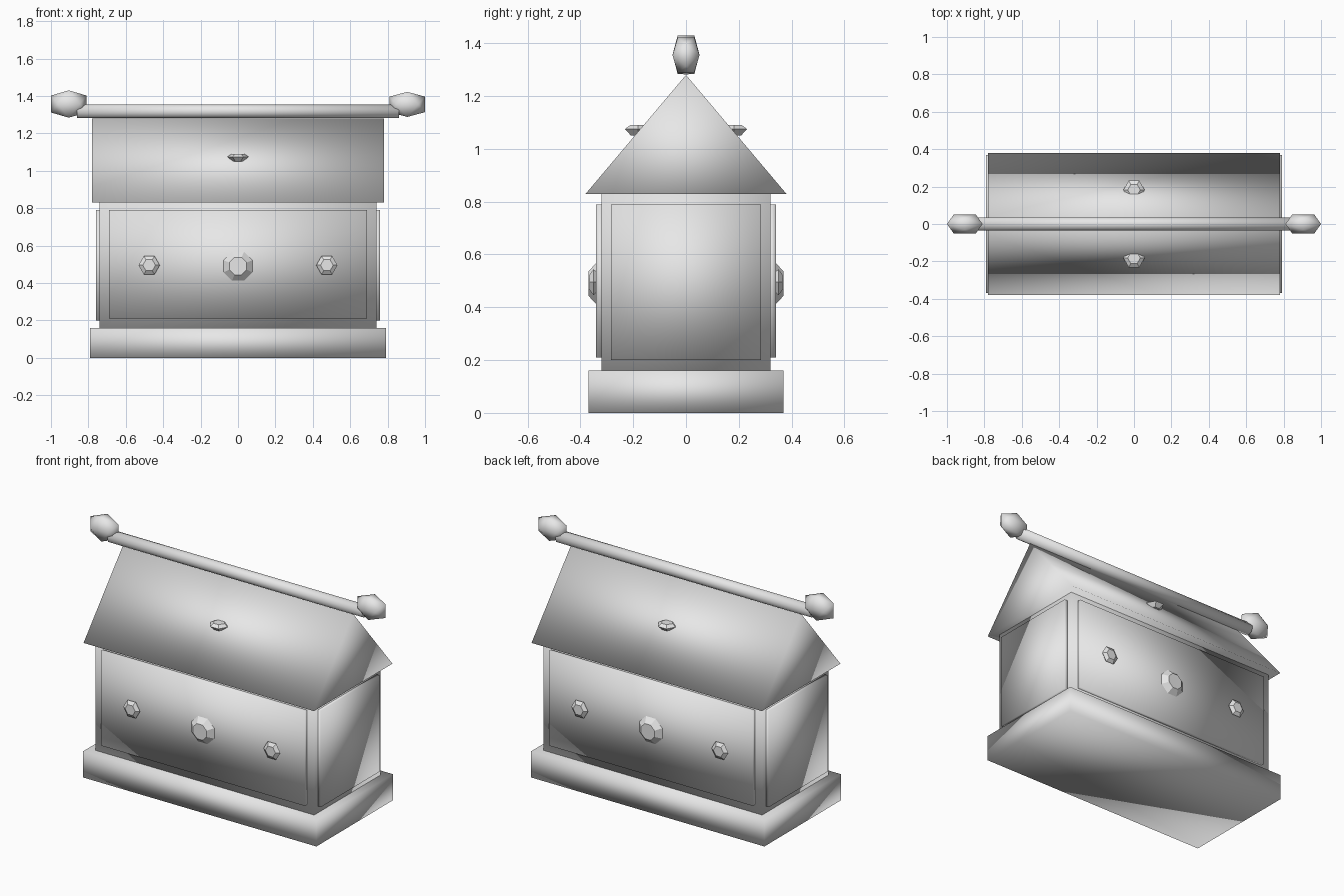
import bpy, bmesh, math
from mathutils import Matrix, Vector

if "Cube" in bpy.data.objects:
    bpy.data.objects.remove(bpy.data.objects["Cube"])

grey = bpy.data.materials.new("plain grey")
grey.diffuse_color = (0.8, 0.8, 0.8, 1)
grey.use_nodes = True
grey.node_tree.nodes["Principled BSDF"].inputs["Base Color"].default_value = grey.diffuse_color


def add_mesh(name, verts, faces, smooth=True):
    me = bpy.data.meshes.new(name)
    me.from_pydata([tuple(v) for v in verts], [], faces)
    me.materials.append(grey)
    for p in me.polygons:
        p.use_smooth = smooth
    ob = bpy.data.objects.new(name, me)
    bpy.context.collection.objects.link(ob)
    return ob


def box(name, x0, x1, y0, y1, z0, z1):
    v = [(x, y, z) for x in (x0, x1) for y in (y0, y1) for z in (z0, z1)]
    f = [(0, 1, 3, 2), (4, 6, 7, 5), (0, 4, 5, 1), (2, 3, 7, 6), (0, 2, 6, 4), (1, 5, 7, 3)]
    return add_mesh(name, v, f)


def lathe(name, rings, n, matrix, phase=0.0, smooth=False):
    """Stack of n-sided rings (height, radius) along local z, capped at both ends."""
    v = [matrix @ Vector((r * math.cos(phase + i * math.tau / n),
                          r * math.sin(phase + i * math.tau / n), h))
         for h, r in rings for i in range(n)]
    f = [(k * n + i, k * n + (i + 1) % n, (k + 1) * n + (i + 1) % n, (k + 1) * n + i)
         for k in range(len(rings) - 1) for i in range(n)]
    last = (len(rings) - 1) * n
    f += [tuple(reversed(range(n))), tuple(range(last, last + n))]
    return add_mesh(name, v, f, smooth)


def icosahedron(name, centre, half):
    """Twenty-sided knob filling the given half sizes, smooth shaded."""
    g = 2 / (1 + math.sqrt(5))
    bm = bmesh.new()
    for a in (-1, 1):
        for b in (-g, g):
            for p in ((a, 0, b), (0, b, a), (b, a, 0)):
                bm.verts.new([c + h * q for c, h, q in zip(centre, half, p)])
    bmesh.ops.convex_hull(bm, input=bm.verts[:])
    bmesh.ops.recalc_face_normals(bm, faces=bm.faces[:])
    ob = add_mesh(name, [], [])
    bm.to_mesh(ob.data)
    bm.free()
    for p in ob.data.polygons:
        p.use_smooth = True
    return ob


# chest: plinth and body
box("plinth", -0.79, 0.79, -0.37, 0.37, 0, 0.16)
box("body", -0.74, 0.74, -0.32, 0.32, 0.16, 0.84)

# gabled lid
gable = [(-0.38, 0.83), (0.38, 0.83), (0, 1.28)]
add_mesh("roof", [(x, y, z) for x in (-0.78, 0.78) for y, z in gable],
         [(2, 1, 0), (3, 4, 5), (0, 1, 4, 3), (1, 2, 5, 4), (2, 0, 3, 5)])

# raised panels and gems, repeated on opposite sides
small_gem = [(-0.02, 0.03), (0.005, 0.057), (0.02, 0.034)]
for s, side in ((-1, "front"), (1, "back")):
    box(side + "_panel", -0.69, 0.69, min(s * 0.31, s * 0.34), max(s * 0.31, s * 0.34), 0.21, 0.79)
    out = Matrix.Rotation(-s * math.pi / 2, 4, 'X')
    lathe(side + "_large_gem", [(-0.01, 0.095), (0.03, 0.05)], 8,
          Matrix.Translation((0, s * 0.34, 0.49)) @ out, math.pi / 8)
    for x in (-0.475, 0.475):
        lathe(side + "_small_gem", small_gem, 6, Matrix.Translation((x, s * 0.345, 0.495)) @ out)
    lathe(side + "_roof_gem", small_gem, 6, Matrix.Translation((0, s * 0.182, 1.07)))

for s, side in ((-1, "left"), (1, "right")):
    box(side + "_panel", min(s * 0.73, s * 0.76), max(s * 0.73, s * 0.76), -0.285, 0.285, 0.20, 0.79)

# ridge pole
lathe("ridge_pole", [(-0.86, 0.037), (0.86, 0.037)], 12,
      Matrix.Translation((0, 0, 1.318)) @ Matrix.Rotation(math.pi / 2, 4, 'Y'), math.pi / 12, True)

# knobs at both ends of the pole
icosahedron("left_finial", (-0.905, 0, 1.357), (0.095, 0.051, 0.073))
icosahedron("right_finial", (0.905, 0, 1.355), (0.095, 0.051, 0.067))
